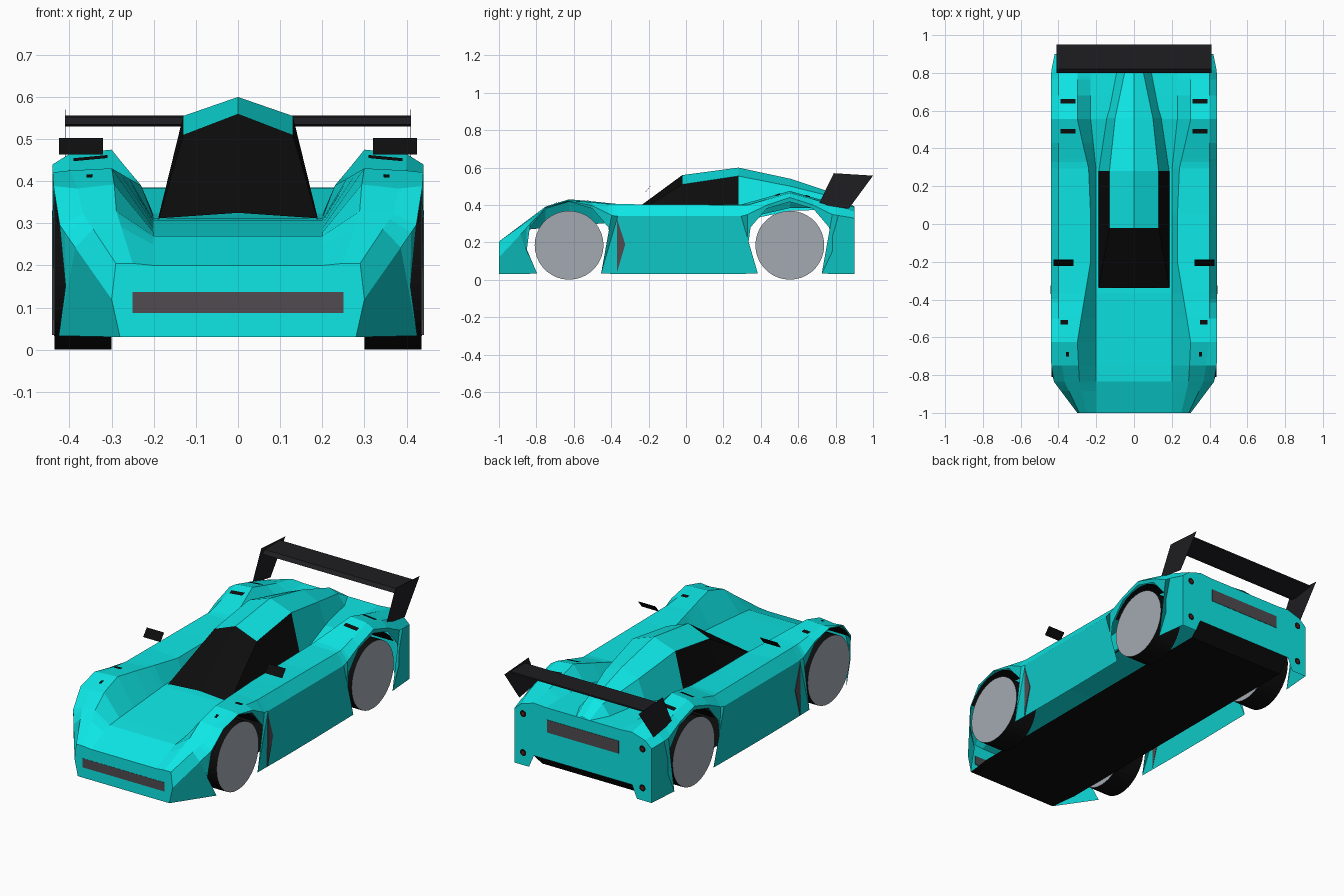
import bpy, bmesh, math

if "Cube" in bpy.data.objects:
    bpy.data.objects.remove(bpy.data.objects["Cube"])


def mat(name, r, g, b):
    m = bpy.data.materials.new(name)
    m.diffuse_color = (r, g, b, 1)
    m.use_nodes = True
    m.node_tree.nodes["Principled BSDF"].inputs["Base Color"].default_value = m.diffuse_color
    return m


TEAL = mat("teal_paint", 0.004, 0.80, 0.79)
SIDE = mat("teal_side", 0.004, 0.58, 0.57)
BLACK = mat("black", 0.004, 0.004, 0.004)
WING = mat("wing_black", 0.013, 0.013, 0.016)
DARK = mat("dark_grey", 0.08, 0.07, 0.08)
RIM = mat("rim_grey", 0.37, 0.40, 0.45)
RED = mat("red", 0.12, 0.01, 0.01)


def make(name, verts, faces, mats, mirror=False, idx=None):
    me = bpy.data.meshes.new(name)
    me.from_pydata(verts, [], faces)
    for m in mats:
        me.materials.append(m)
    if idx:
        me.polygons.foreach_set("material_index", idx)
    bm = bmesh.new()
    bm.from_mesh(me)
    bmesh.ops.recalc_face_normals(bm, faces=bm.faces)
    bm.to_mesh(me)
    bm.free()
    ob = bpy.data.objects.new(name, me)
    bpy.context.collection.objects.link(ob)
    if mirror:
        ob.modifiers.new("mirror", "MIRROR").use_clip = True
    return ob


def grid_faces(n, k):
    return [(i * k + j, i * k + j + 1, (i + 1) * k + j + 1, (i + 1) * k + j)
            for i in range(n - 1) for j in range(k - 1)]


def prism(name, outline, x0, x1, m, mirror=False):
    """Extrude a (y, z) outline along x."""
    n = len(outline)
    v = [(x, y, z) for x in (x0, x1) for y, z in outline]
    f = [tuple(range(n)), tuple(range(2 * n - 1, n - 1, -1))]
    f += [(i, (i + 1) % n, n + (i + 1) % n, n + i) for i in range(n)]
    return make(name, v, f, [m], mirror)


def interp(pts, y):
    if y <= pts[0][0]:
        return pts[0][1]
    for (a, p), (b, q) in zip(pts, pts[1:]):
        if y <= b:
            return p + (q - p) * (y - a) / (b - a)
    return pts[-1][1]


AXLES, HUB_Z, ARCH_R = (-0.625, 0.555), 0.187, 0.23

# body rows from sill to centre: (x along y, z along y)
sill_x = [(-1, .28), (-.84, .42), (-.7, .437), (.8, .437), (.9, .42)]
rows = [
    ([(-1, .30), (-.82, .435), (-.7, .44), (.8, .44), (.9, .42)],            # side crease
     [(-1, .12), (-.85, .28), (-.76, .385), (-.66, .421), (-.58, .421), (-.48, .39), (-.39, .34),
      (.31, .34), (.42, .395), (.555, .44), (.68, .40), (.78, .35), (.9, .33)]),
    ([(-1, .29), (-.83, .37), (-.62, .40), (.8, .40), (.9, .38)],            # outer fender
     [(-1, .205), (-.74, .39), (-.62, .427), (-.41, .405), (.33, .40), (.555, .465), (.72, .42), (.9, .365)]),
    ([(-1, .25), (-.83, .29), (-.62, .30), (-.2, .23), (.25, .23), (.55, .30), (.9, .30)],  # inner fender
     [(-1, .205), (-.74, .40), (-.62, .432), (-.41, .41), (-.2, .39), (.25, .39), (.555, .475), (.75, .42), (.9, .39)]),
    ([(-1, .20), (.28, .20), (.56, .23), (.9, .23)],                         # hood and deck edge
     [(-1, .20), (-.83, .272), (-.34, .31), (.28, .32), (.56, .385), (.9, .385)]),
]
rows.append(([(-1, 0), (1, 0)], rows[-1][1]))                                # centre line

# stations: (lower edge y, lower edge z, upper y), following the wheel arches
stations = [(-1, .03, -1)]
for cy in AXLES:
    for i in range(9):
        a = math.radians(222 - 33 * i)
        y = cy + ARCH_R * math.cos(a)
        stations.append((y, HUB_Z + ARCH_R * math.sin(a), cy + .26 * (i // 4 - 1) if i in (0, 8) else y))
    if cy < 0:
        stations += [(-.2, .03, -.2), (.05, .03, .05)]
stations.append((.9, .03, .9))

verts = []
for yb, zb, y in stations:
    verts.append((interp(sill_x, yb), yb, zb))
    verts += [(interp(rx, y), y, interp(rz, y)) for rx, rz in rows]
k, n = len(rows) + 1, len(stations)
faces = grid_faces(n, k)
paint = [1 if i % (k - 1) == 0 else 0 for i in range(len(faces))] + [0, 0]
last = (n - 1) * k
c = len(verts)
verts += [(0, -1, .03), (0, .9, .10), (.30, .9, .10), (.33, .9, .03)]
faces += [tuple(range(k)) + (c,), tuple(range(last, last + k)) + (c + 1, c + 2, c + 3)]
make("body_shell", verts, faces, [TEAL, SIDE], True, paint)

# cabin: y, base x, base z, shoulder x, shoulder z, ridge z
cabin = [(-.34, .19, .30, .188, .312, .325), (-.02, .19, .31, .13, .51, .56),
         (.28, .19, .31, .13, .555, .60), (.56, .15, .37, .10, .50, .54),
         (.80, .10, .375, .05, .44, .46), (.90, .08, .375, .04, .386, .392)]
v = []
for y, bx, bz, sx, sz, rz in cabin:
    v += [(bx, y, bz), (sx, y, sz), (0, y, rz)]
make("cabin", v, grid_faces(len(cabin), 3), [TEAL, BLACK], True, [1, 1, 1, 0, 0, 0, 0, 0, 0, 0])

# floor with steep rear diffuser
v = [(.28, -1, .03), (0, -1, .03), (.30, -.85, .03), (0, -.85, .03),
     (.30, .83, .03), (0, .83, .03), (.30, .90, .10), (0, .90, .10)]
make("floor", v, grid_faces(4, 2), [BLACK], True)

# wheels and arch liners
for cy, end in zip(AXLES, ("front", "rear")):
    for s, side in ((1, "right"), (-1, "left")):
        bm = bmesh.new()
        bmesh.ops.create_cone(bm, cap_ends=True, segments=36, radius1=.184, radius2=.184, depth=.135)
        for f in bm.faces:
            f.material_index = 1 if len(f.verts) > 4 else 0
        me = bpy.data.meshes.new("wheel")
        bm.to_mesh(me)
        bm.free()
        me.materials.append(BLACK)
        me.materials.append(RIM)
        ob = bpy.data.objects.new(f"wheel_{end}_{side}", me)
        ob.rotation_euler.y = math.pi / 2
        ob.location = (s * .368, cy, .185)
        bpy.context.collection.objects.link(ob)
    v = []
    for i in range(9):
        a = math.radians(30 + 15 * i)
        v += [(x, cy + .222 * math.cos(a), HUB_Z + .222 * math.sin(a)) for x in (.30, .43)]
    make(f"arch_liner_{end}", v, grid_faces(9, 2), [BLACK], True)

# rear wing
prism("wing_blade", [(.80, .535), (.83, .53), (.95, .548), (.95, .556), (.82, .552)], -.41, .41, WING)
prism("wing_endplates", [(.71, .405), (.79, .57), (1.0, .557), (.87, .38)], .410, .411, WING, True)

# grilles and side vents
prism("front_grille", [(-1, .087), (-1, .137), (-.995, .137), (-.995, .087)], -.25, .25, DARK).location.y = -.001
prism("rear_grille", [(.895, .25), (.895, .32), (.902, .32), (.902, .25)], -.22, .22, DARK)
prism("side_vents", [(-.37, .035), (-.37, .33), (-.325, .19)], .436, .442, DARK, True)

# door mirrors
prism("mirrors", [(-.222, .463), (-.19, .503), (-.188, .503), (-.22, .463)], .32, .425, BLACK, True)

# fender louvres
for i, (y, x0, x1) in enumerate([(.65, .31, .39), (.49, .31, .39), (-.52, .35, .39), (-.69, .345, .36)]):
    v = []
    for x in (x0, x1):
        for yy in (y - .012, y + .012):
            ax, bx = interp(rows[2][0], yy), interp(rows[1][0], yy)
            az, bz = interp(rows[2][1], yy), interp(rows[1][1], yy)
            v.append((x, yy, az + (bz - az) * (x - ax) / (bx - ax) + .004))
    make(f"louvre_{i + 1}", v, grid_faces(2, 2), [BLACK], True)

# tail lights
for z, level in ((.10, "lower"), (.315, "upper")):
    for r, y, m, part in ((.019, .902, BLACK, "ring"), (.010, .904, RED, "lamp")):
        ring = [(.365 + r * math.cos(t * math.pi / 6), y, z + r * math.sin(t * math.pi / 6)) for t in range(12)]
        make(f"tail_{part}_{level}", ring, [tuple(range(11, -1, -1))], [m], True)
